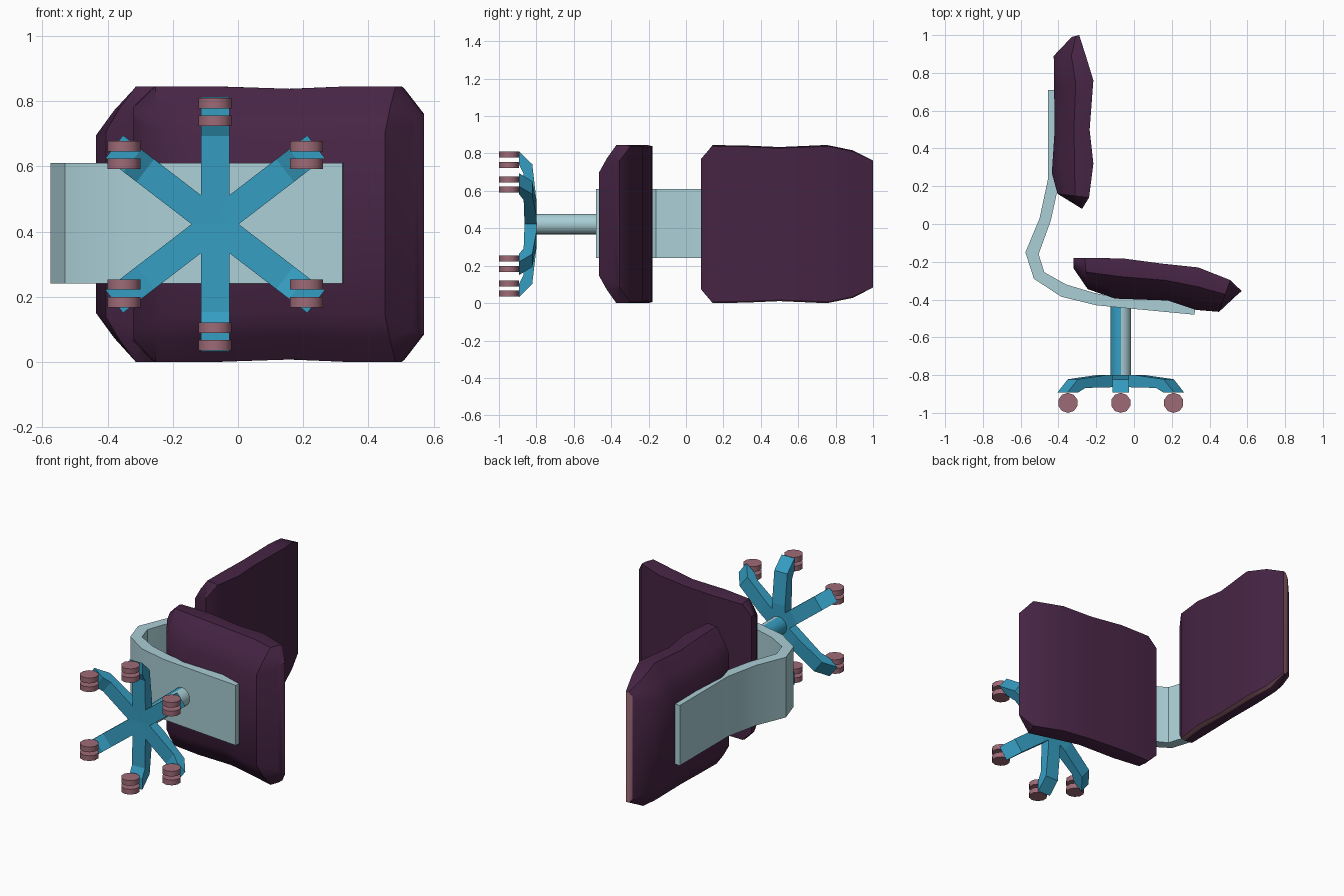
import bpy, bmesh, math
from mathutils import Vector

if "Cube" in bpy.data.objects:
    bpy.data.objects.remove(bpy.data.objects["Cube"])

CZ = 0.4225            # middle of the chair's width (the chair lies on its side)
HUB_X = -0.07          # axis of column and base


def material(name, rgb):
    m = bpy.data.materials.new(name)
    m.diffuse_color = (*rgb, 1)
    m.use_nodes = True
    m.node_tree.nodes["Principled BSDF"].inputs["Base Color"].default_value = m.diffuse_color
    return m


PURPLE = material("dark purple", (0.062, 0.018, 0.058))
BLUE = material("blue", (0.036, 0.34, 0.54))
PALE = material("pale teal", (0.40, 0.62, 0.67))
PINK = material("dusty pink", (0.34, 0.145, 0.185))


def finish(bm, name, mats, smooth=None):
    bmesh.ops.recalc_face_normals(bm, faces=bm.faces[:])
    me = bpy.data.meshes.new(name)
    bm.to_mesh(me)
    bm.free()
    ob = bpy.data.objects.new(name, me)
    bpy.context.collection.objects.link(ob)
    for m in mats:
        me.materials.append(m)
    if smooth:
        bpy.ops.object.select_all(action='DESELECT')
        ob.select_set(True)
        bpy.context.view_layer.objects.active = ob
        bpy.ops.object.shade_smooth_by_angle(angle=math.radians(smooth))
    return ob


def extrude(bm, lower, upper):
    """Closed prism between two matching loops."""
    a = [bm.verts.new(p) for p in lower]
    b = [bm.verts.new(p) for p in upper]
    bm.faces.new(a)
    bm.faces.new(b[::-1])
    n = len(a)
    for i in range(n):
        j = (i + 1) % n
        bm.faces.new((a[i], a[j], b[j], b[i]))


# cushion cross-section: (depth fraction from sitting face, width fraction)
SECTION = [(0, 0.985), (0.14, 1), (0.45, 1), (0.75, 0.83), (1, 0.65)]


def cushion(name, stations, pink_rim=False):
    """Loft of sections; each station is sitting-side x,y, rear-side x,y, half width."""
    bm = bmesh.new()
    rings = []
    for fx, fy, rx, ry, hw in stations:
        f, r = Vector((fx, fy)), Vector((rx, ry))
        taper = min(1, (r - f).length / 0.18)
        half = [(f.lerp(r, d), hw * (1 - (1 - w) * taper)) for d, w in SECTION]
        pts = [(p.x, p.y, CZ + w) for p, w in half]
        pts += [(p.x, p.y, CZ - w) for p, w in half[::-1]]
        rings.append([bm.verts.new(p) for p in pts])
    n = len(rings[0])
    for a, b in zip(rings, rings[1:]):
        for i in range(n):
            j = (i + 1) % n
            face = bm.faces.new((a[i], a[j], b[j], b[i]))
            # thin trim on one side edge
            if pink_rim and i == n - 2:
                face.material_index = 1
    cap = bm.faces.new(rings[0])
    if pink_rim:
        cap.material_index = 1
    bm.faces.new(rings[-1])
    return finish(bm, name, [PURPLE, PINK], 40)


# backrest and seat cushions
cushion("backrest_cushion", [
    (-0.29, 1.00, -0.33, 0.99, 0.34),
    (-0.255, 0.89, -0.425, 0.89, 0.395),
    (-0.215, 0.76, -0.423, 0.72, 0.4225),
    (-0.235, 0.50, -0.42, 0.50, 0.412),
    (-0.215, 0.32, -0.435, 0.27, 0.42),
    (-0.238, 0.14, -0.405, 0.16, 0.4225),
    (-0.275, 0.08, -0.315, 0.105, 0.35)], True)
cushion("seat_cushion", [
    (-0.32, -0.18, -0.32, -0.235, 0.36),
    (-0.26, -0.18, -0.245, -0.345, 0.4225),
    (-0.06, -0.182, -0.10, -0.395, 0.4225),
    (0.15, -0.21, 0.18, -0.405, 0.415),
    (0.34, -0.23, 0.33, -0.455, 0.4225),
    (0.51, -0.297, 0.45, -0.465, 0.4225),
    (0.57, -0.355, 0.535, -0.385, 0.34)])

# bent bracket joining the seat and backrest
outer = [(-0.455, 0.71), (-0.455, 0.24), (-0.50, 0.03), (-0.575, -0.15),
         (-0.53, -0.29), (-0.385, -0.385), (-0.20, -0.43), (-0.05, -0.445),
         (0.32, -0.48)]
inner = [(0.325, -0.445), (0.18, -0.40), (-0.07, -0.395), (-0.21, -0.365),
         (-0.36, -0.32), (-0.475, -0.255), (-0.505, -0.16), (-0.44, 0.02),
         (-0.405, 0.18), (-0.415, 0.71)]
bm = bmesh.new()
extrude(bm, [(x, y, 0.24) for x, y in outer + inner],
        [(x, y, 0.61) for x, y in outer + inner])
finish(bm, "bracket", [PALE], 30)

# round column, pale towards the front of the seat and blue behind
bm = bmesh.new()
N = 20
loop = [(HUB_X + 0.055 * math.cos(2 * math.pi * i / N),
         CZ + 0.055 * math.sin(2 * math.pi * i / N)) for i in range(N)]
extrude(bm, [(x, -0.82, z) for x, z in loop], [(x, -0.42, z) for x, z in loop])
for f in bm.faces:
    f.material_index = 1 if f.calc_center_median().x < HUB_X - 0.001 else 0
finish(bm, "column", [PALE, BLUE], 40)

# six-armed base: arm profile is (distance from hub, y)
arm = [(0, -0.80), (0.13, -0.80), (0.32, -0.822), (0.39, -0.893),
       (0.32, -0.893), (0.27, -0.868), (0, -0.862)]
ARM_ANGLES = [37.5, 90, 142.5, 217.5, 270, 322.5]
bm = bmesh.new()
for deg in ARM_ANGLES:
    c, s = math.cos(math.radians(deg)), math.sin(math.radians(deg))
    sides = [[(HUB_X + r * c - w * s, y, CZ + r * s + w * c) for r, y in arm]
             for w in (-0.044, 0.044)]
    extrude(bm, *sides)
finish(bm, "base_arms", [BLUE])

# twin-wheel casters, axles along z
bm = bmesh.new()
for dx, dz in [(0, 0.344), (0.28, 0.212), (-0.28, 0.212)]:
    for sign in (-1, 1):
        for off in (-0.027, 0.027):
            z = CZ + sign * dz + off
            ring = [(HUB_X + dx + 0.053 * math.cos(math.pi * (i + 0.5) / 5),
                     -0.947 + 0.053 * math.sin(math.pi * (i + 0.5) / 5))
                    for i in range(10)]
            extrude(bm, [(x, y, z - 0.016) for x, y in ring],
                    [(x, y, z + 0.016) for x, y in ring])
finish(bm, "caster_wheels", [PINK], 40)
